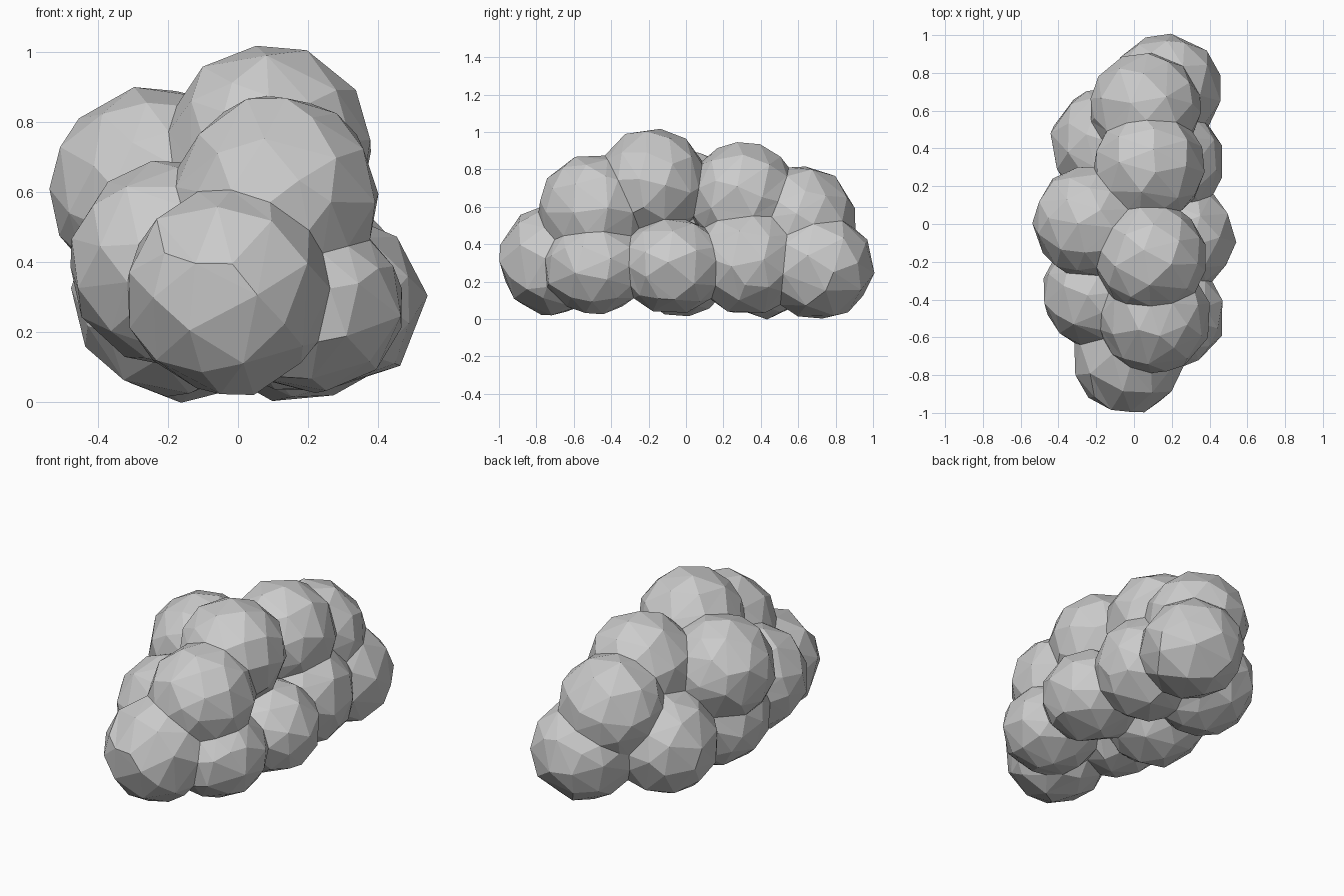
import bpy, random
from mathutils import Euler

if "Cube" in bpy.data.objects:
    bpy.data.objects.remove(bpy.data.objects["Cube"])

random.seed(11)
R = 0.292


def lump(x, y, z, r=R, rz=None):
    """One round lump with a random tilt, optionally squashed in height."""
    bpy.ops.mesh.primitive_ico_sphere_add(subdivisions=4, radius=r)
    obj = bpy.context.object
    tilt = Euler([random.uniform(0, 6.28) for _ in range(3)])
    obj.data.transform(tilt.to_matrix().to_4x4())
    obj.location = (x, y, z)
    obj.scale.z = (rz or r) / r
    bpy.ops.object.transform_apply(location=True, rotation=True, scale=True)
    return obj


def apply(obj, mod):
    bpy.ops.object.select_all(action='DESELECT')
    bpy.context.view_layer.objects.active = obj
    obj.select_set(True)
    bpy.ops.object.modifier_apply(modifier=mod.name)


# Ridge of lumps running front to back
ridge = [(-0.03, -0.708, 0.315), (0.11, -0.495, 0.585),
         (0.09, -0.18, 0.725), (0.08, 0.305, 0.65),
         (0.06, 0.615, 0.525), (0.17, 0.71, 0.28, R, 0.28)]
# Lumps along the left flank
left = [(-0.19, -0.365, 0.395), (-0.18, -0.03, 0.31),
        (-0.24, 0.01, 0.605), (-0.15, 0.42, 0.30)]
# Lumps along the right flank, two of them slightly squashed
right = [(0.20, -0.485, 0.275, 0.278, 0.245),
         (0.25, -0.07, 0.285, 0.283, 0.252), (0.18, 0.33, 0.315)]

# Merge every lump into one body
body = lump(*ridge[0])
body.name = "lumpy_body"
for p in ridge[1:] + left + right:
    part = lump(*p)
    mod = body.modifiers.new("merge", 'BOOLEAN')
    mod.operation = 'UNION'
    mod.solver = 'EXACT'
    mod.object = part
    apply(body, mod)
    bpy.data.objects.remove(part)

# Reduce to coarse flat facets
tris = sum(len(f.vertices) - 2 for f in body.data.polygons)
dec = body.modifiers.new("facet", 'DECIMATE')
dec.ratio = 640 / tris
apply(body, dec)
for f in body.data.polygons:
    f.use_smooth = False
